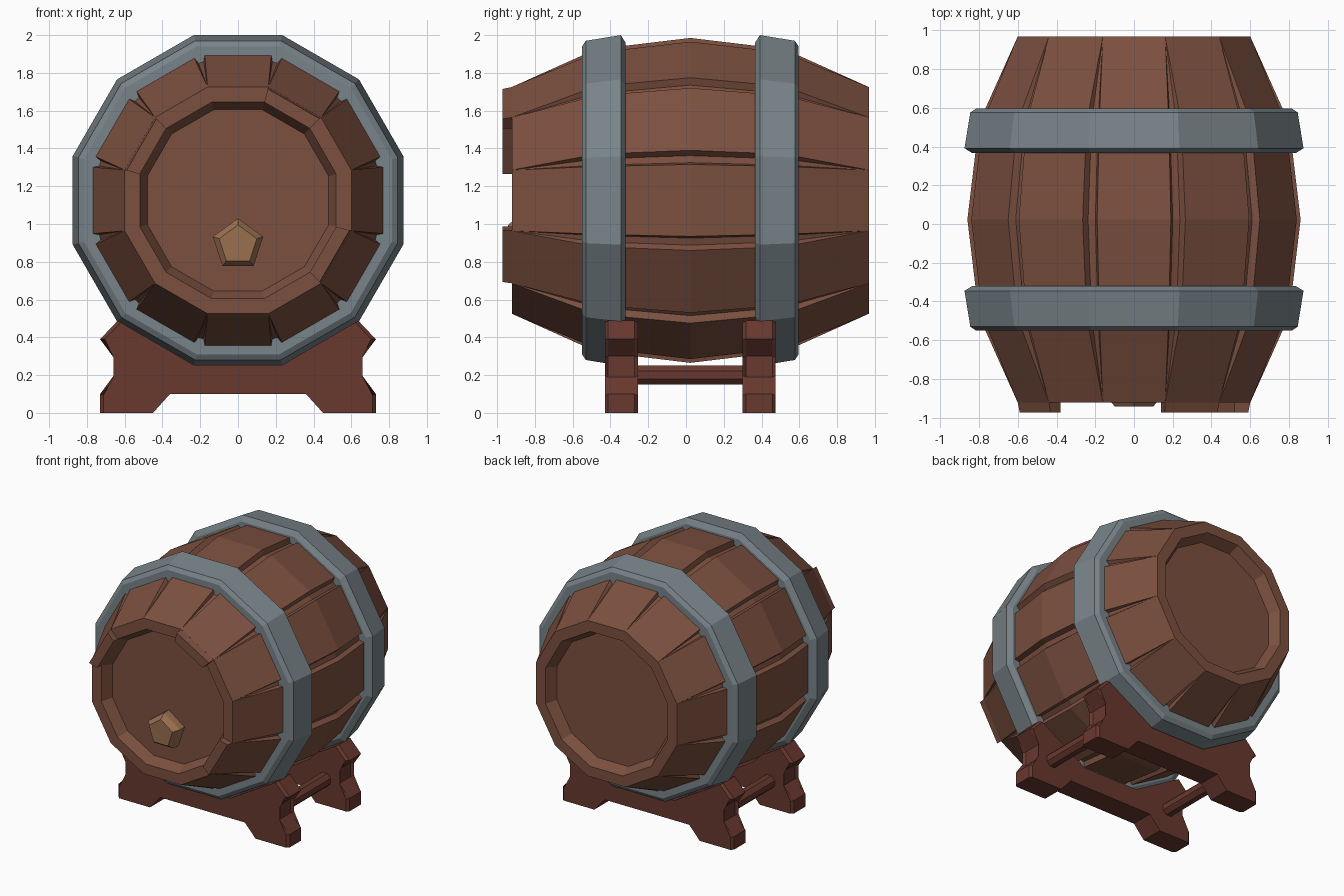
import bpy, bmesh
from math import sin, cos, tan, pi, radians

if "Cube" in bpy.data.objects:
    bpy.data.objects.remove(bpy.data.objects["Cube"])

CZ, CY, N = 1.125, 0.023, 12          # barrel axis height, barrel middle, stave count
T15 = tan(pi / N)


def material(name, rgb):
    m = bpy.data.materials.new(name)
    m.diffuse_color = (*rgb, 1)
    m.use_nodes = True
    m.node_tree.nodes["Principled BSDF"].inputs["Base Color"].default_value = m.diffuse_color
    return m


WOOD = material("barrel_wood", (0.20, 0.08, 0.05))
DARK = material("stand_wood", (0.14, 0.04, 0.028))
IRON = material("iron", (0.19, 0.23, 0.25))
CORK = material("cork", (0.32, 0.16, 0.08))


def finish(bm, name, mat):
    bmesh.ops.remove_doubles(bm, verts=bm.verts, dist=1e-5)
    bmesh.ops.recalc_face_normals(bm, faces=bm.faces)
    me = bpy.data.meshes.new(name)
    bm.to_mesh(me)
    bm.free()
    me.materials.append(mat)
    ob = bpy.data.objects.new(name, me)
    bpy.context.collection.objects.link(ob)
    return ob


def polar(theta, t, r, y):
    """Point on a stave: t along its width, r out from the barrel axis."""
    return (sin(theta) * r + cos(theta) * t, y, CZ + cos(theta) * r - sin(theta) * t)


def ring(y, a, gap=0.0, depth=0.0):
    """Twelve-sided section with a groove cut at every corner."""
    w, f = a * T15, (a - depth) * T15
    pts = []
    for i in range(N):
        th = i * 2 * pi / N
        pts += [polar(th, -f + gap * 0.5, a - depth, y), polar(th, -w + gap, a, y),
                polar(th, w - gap, a, y), polar(th, f - gap * 0.5, a - depth, y)]
    return pts


def loft(bm, rings, closed=False, caps=False):
    loops = [[bm.verts.new(p) for p in r] for r in rings]
    pairs = list(zip(loops, loops[1:])) + ([(loops[-1], loops[0])] if closed else [])
    for a, b in pairs:
        n = len(a)
        for i in range(n):
            j = (i + 1) % n
            bm.faces.new((a[i], a[j], b[j], b[i]))
    if caps:
        bm.faces.new(loops[0])
        bm.faces.new(loops[-1])


# Barrel body: recessed head, rim, grooved staves, rim, recessed head
bm = bmesh.new()
profile = [(-0.865, 0.48), (-0.945, 0.52), (-0.945, 0.60), (-0.5, 0.80, 0.035, 0.04),
           (0, 0.86, 0.04, 0.04), (0.5, 0.80, 0.035, 0.04), (0.945, 0.60),
           (0.945, 0.52), (0.865, 0.48)]
loft(bm, [ring(CY + p[0], *p[1:]) for p in profile])
bmesh.ops.remove_doubles(bm, verts=bm.verts, dist=1e-5)
bmesh.ops.holes_fill(bm, edges=[e for e in bm.edges if e.is_boundary], sides=0)
finish(bm, "barrel_body", WOOD)

# Three staves that stick out further at the front
for k, deg in enumerate((30, 120, 300)):
    bm = bmesh.new()
    th = radians(deg)
    loft(bm, [[polar(th, s * a * T15, a, y) for s, a in
               ((-1, 0.52), (1, 0.52), (1, out), (-1, out))]
              for y, out in ((-0.92, 0.60), (-0.972, 0.59))], caps=True)
    finish(bm, f"long_stave_end_{k + 1}", WOOD)

# Hoops
hoop = [(-0.573, 0.72), (-0.573, 0.815), (-0.553, 0.845),
        (-0.368, 0.875), (-0.343, 0.835), (-0.343, 0.74)]
for name, s in (("front_hoop", 1), ("back_hoop", -1)):
    bm = bmesh.new()
    loft(bm, [[polar(i * 2 * pi / N, a * T15, a, CY + s * y) for i in range(N)]
              for y, a in hoop], closed=True)
    finish(bm, name, IRON)

# Five-sided bung in the front head
bm = bmesh.new()
loft(bm, [[(r * sin(i * 2 * pi / 5), y, 0.89 + r * cos(i * 2 * pi / 5)) for i in range(5)]
          for y, r in ((-0.83, 0.14), (-0.90, 0.14), (-0.942, 0.105))], caps=True)
finish(bm, "bung", CORK)

# Stand cradles: mirrored half outline, extruded, outer edges chamfered
half = [(0.36, 0.10), (0.45, 0), (0.73, 0), (0.73, 0.10), (0.64, 0.19),
        (0.64, 0.30), (0.73, 0.39), (0.637, 0.488), (0.233, 0.253)]
outline = half + [(-x, z) for x, z in reversed(half)]
for name, y0, y1 in (("front_cradle", -0.43, -0.255), ("back_cradle", 0.30, 0.475)):
    bm = bmesh.new()
    loft(bm, [[(x, y, z) for x, z in outline] for y in (y0, y1)], caps=True)
    edges = [e for e in bm.edges
             if all(abs(v.co.x) > 0.6 for v in e.verts)
             and abs(e.verts[0].co.y - e.verts[1].co.y) < 1e-4]
    bmesh.ops.bevel(bm, geom=edges, offset=0.018, segments=1, affect='EDGES')
    finish(bm, name, DARK)

# Rods joining the cradles
for name, x in (("left_rod", -0.53), ("right_rod", 0.53)):
    bm = bmesh.new()
    loft(bm, [[(x + 0.054 * cos((i + 0.5) * pi / 4), y, 0.20 + 0.054 * sin((i + 0.5) * pi / 4))
               for i in range(8)] for y in (-0.30, 0.35)], caps=True)
    finish(bm, name, DARK)
